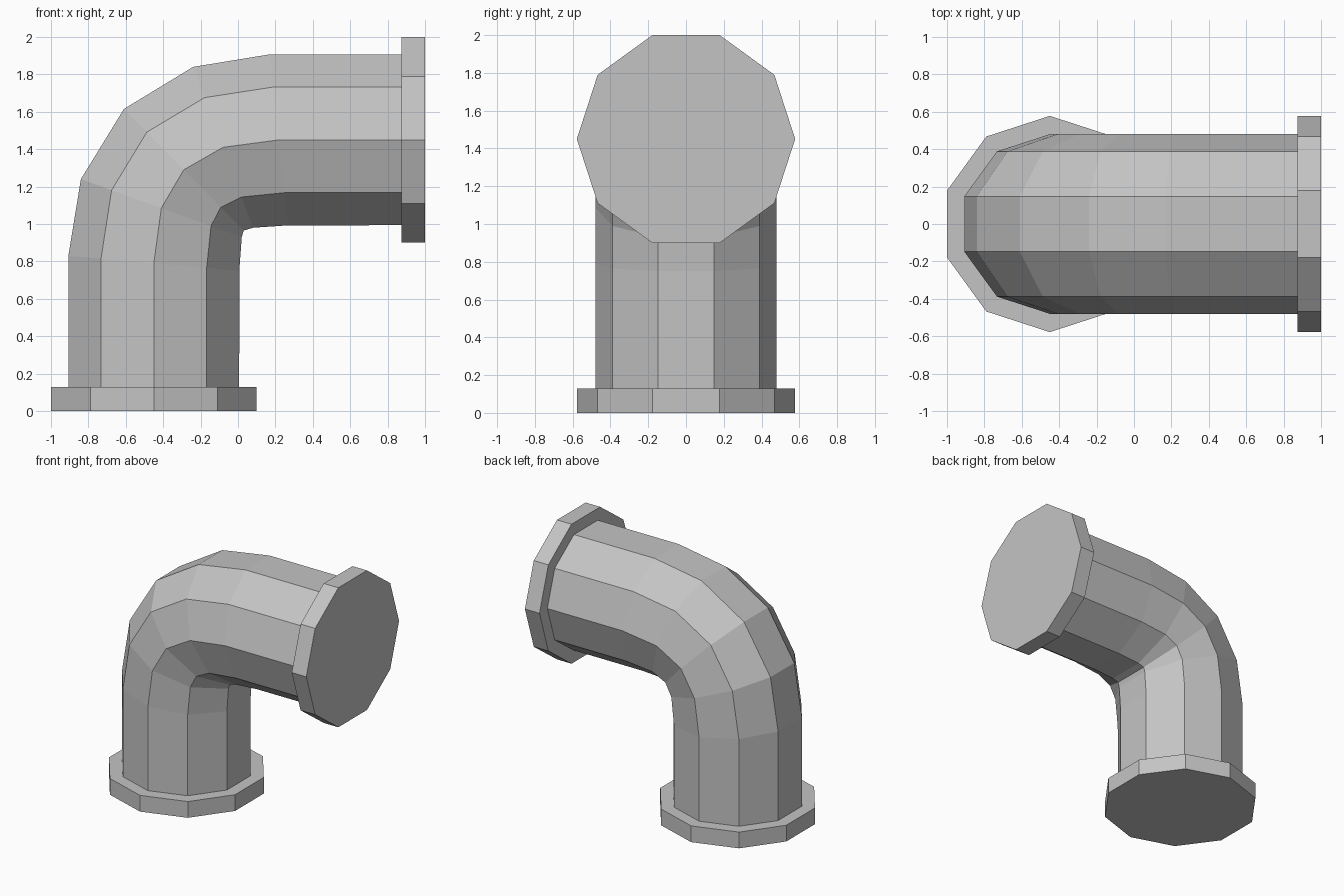
import bpy, bmesh, math
from mathutils import Vector

if "Cube" in bpy.data.objects:
    bpy.data.objects.remove(bpy.data.objects["Cube"])

SIDES = 10
FLAT = math.cos(math.pi / SIDES)   # ratio of flat-side to corner radius

grey = bpy.data.materials.new("pipe grey")
grey.diffuse_color = (0.55, 0.55, 0.55, 1)
grey.use_nodes = True
grey.node_tree.nodes["Principled BSDF"].inputs["Base Color"].default_value = grey.diffuse_color


def loft(name, rings, radius):
    """Capped ten-sided tube. Each ring is (outer edge, centre) in the xz plane."""
    bm = bmesh.new()
    loops = []
    for (ox, oz), (cx, cz) in rings:
        c = Vector((cx, 0, cz))
        out = Vector((ox, 0, oz)) - c
        loop = []
        for i in range(SIDES):
            a = math.tau * (i + 0.5) / SIDES
            p = c + out * (math.cos(a) / FLAT)
            p.y = radius * math.sin(a)
            loop.append(bm.verts.new(p))
        loops.append(loop)
    for a, b in zip(loops, loops[1:]):
        for i in range(SIDES):
            j = (i + 1) % SIDES
            bm.faces.new((a[i], a[j], b[j], b[i]))
    bm.faces.new(loops[0])
    bm.faces.new(loops[-1])
    bmesh.ops.recalc_face_normals(bm, faces=bm.faces[:])
    mesh = bpy.data.meshes.new(name)
    bm.to_mesh(mesh)
    bm.free()
    mesh.materials.append(grey)
    ob = bpy.data.objects.new(name, mesh)
    bpy.context.collection.objects.link(ob)
    return ob


# Bent pipe: upright run, five-ring elbow, horizontal run
R = 0.48
h = R * FLAT
loft("elbow_pipe", [
    ((-0.45 - h, 0.06), (-0.45, 0.06)),
    ((-0.907, 0.83), (-0.45, 0.79)),
    ((-0.84, 1.24), (-0.41, 1.085)),
    ((-0.61, 1.615), (-0.29, 1.29)),
    ((-0.24, 1.84), (-0.08, 1.41)),
    ((0.17, 1.907), (0.22, 1.45)),
    ((0.94, 1.45 + h), (0.94, 1.45)),
], R)

# Flanges closing both ends
F = 0.578
f = F * FLAT
loft("bottom_flange", [((-0.45 - f, z), (-0.45, z)) for z in (0, 0.128)], F)
loft("side_flange", [((x, 1.45 + f), (x, 1.45)) for x in (0.873, 1.0)], F)
